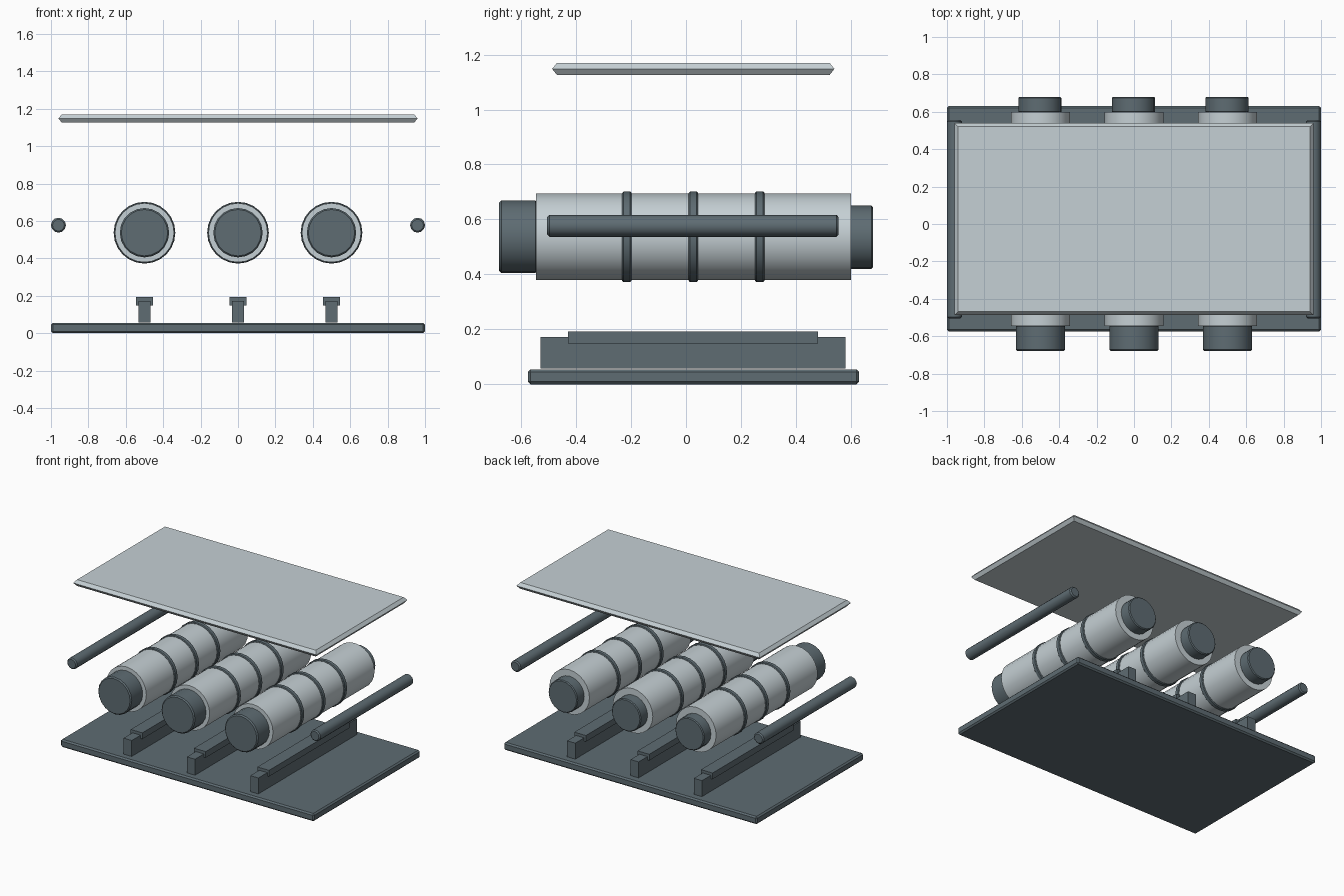
import bpy, bmesh, math
from mathutils import Matrix

if "Cube" in bpy.data.objects:
    bpy.data.objects.remove(bpy.data.objects["Cube"])


def material(name, rgb):
    m = bpy.data.materials.new(name)
    m.diffuse_color = (*rgb, 1)
    m.use_nodes = True
    m.node_tree.nodes["Principled BSDF"].inputs["Base Color"].default_value = m.diffuse_color
    return m


LIGHT = material("light_grey", (0.56, 0.63, 0.66))
DARK = material("dark_slate", (0.112, 0.15, 0.17))


def finish(bm, name, mat, smooth=False):
    bmesh.ops.recalc_face_normals(bm, faces=bm.faces)
    me = bpy.data.meshes.new(name)
    bm.to_mesh(me)
    bm.free()
    me.materials.append(mat)
    ob = bpy.data.objects.new(name, me)
    bpy.context.collection.objects.link(ob)
    if smooth:
        bpy.ops.object.select_all(action='DESELECT')
        ob.select_set(True)
        bpy.context.view_layer.objects.active = ob
        bpy.ops.object.shade_smooth_by_angle(angle=math.radians(35))
    return ob


def box(name, lo, hi, mat, bevel=0.0):
    bm = bmesh.new()
    bmesh.ops.create_cube(bm, size=1)
    for v in bm.verts:
        for i in range(3):
            v.co[i] = lo[i] if v.co[i] < 0 else hi[i]
    if bevel:
        bmesh.ops.bevel(bm, geom=bm.edges[:], offset=bevel, segments=1,
                        affect='EDGES')
    return finish(bm, name, mat)


def cylinder(name, x, z, r, y0, y1, mat, sides=24, bevel=0.0):
    """Closed cylinder lying along y, with optional chamfered rims."""
    bm = bmesh.new()
    bmesh.ops.create_cone(
        bm, cap_ends=True, segments=sides, radius1=r, radius2=r, depth=y1 - y0,
        matrix=Matrix.Translation((x, (y0 + y1) / 2, z))
        @ Matrix.Rotation(math.pi / 2, 4, 'X'))
    if bevel:
        rims = [e for e in bm.edges
                if abs(e.verts[0].co.y - e.verts[1].co.y) < 1e-4]
        bmesh.ops.bevel(bm, geom=rims, offset=bevel, segments=1, affect='EDGES')
    return finish(bm, name, mat, True)


# Base plate
box("base_plate", (-1, -0.575, 0), (1, 0.63, 0.055), DARK, 0.01)

# Top panel: edges taper to a ridge at mid height
bm = bmesh.new()
rings = []
for z, inset in ((1.125, 0.018), (1.148, 0), (1.17, 0.018)):
    x, y0, y1 = 0.96 - inset, -0.487 + inset, 0.54 - inset
    rings.append([bm.verts.new((px, py, z)) for px, py in
                  ((-x, y0), (x, y0), (x, y1), (-x, y1))])
bm.faces.new(rings[0])
bm.faces.new(rings[2])
for a, b in zip(rings, rings[1:]):
    for i in range(4):
        j = (i + 1) % 4
        bm.faces.new((a[i], a[j], b[j], b[i]))
finish(bm, "top_panel", LIGHT)

# Three canisters, each with end caps, bands and a support rail below
for n, x in enumerate((-0.5, 0, 0.5), 1):
    cylinder(f"canister_{n}", x, 0.537, 0.158, -0.545, 0.6, LIGHT, 24)
    cylinder(f"front_cap_{n}", x, 0.537, 0.132, -0.68, -0.54, DARK, 20, 0.008)
    cylinder(f"rear_cap_{n}", x - 0.003, 0.535, 0.115, 0.595, 0.68, DARK, 20, 0.006)
    for k, y in enumerate((-0.215, 0.027, 0.268), 1):
        cylinder(f"band_{n}_{k}", x, 0.537, 0.165, y - 0.017, y + 0.017,
                 DARK, 24, 0.005)
    box(f"rail_{n}", (x - 0.032, -0.53, 0.058), (x + 0.032, 0.58, 0.172), DARK)
    box(f"rail_top_{n}", (x - 0.046, -0.43, 0.148), (x + 0.046, 0.48, 0.192), DARK)

# Side rods
for side, x in (("left", -0.96), ("right", 0.96)):
    cylinder(f"{side}_rod", x, 0.577, 0.04, -0.505, 0.555, DARK, 12, 0.008)
